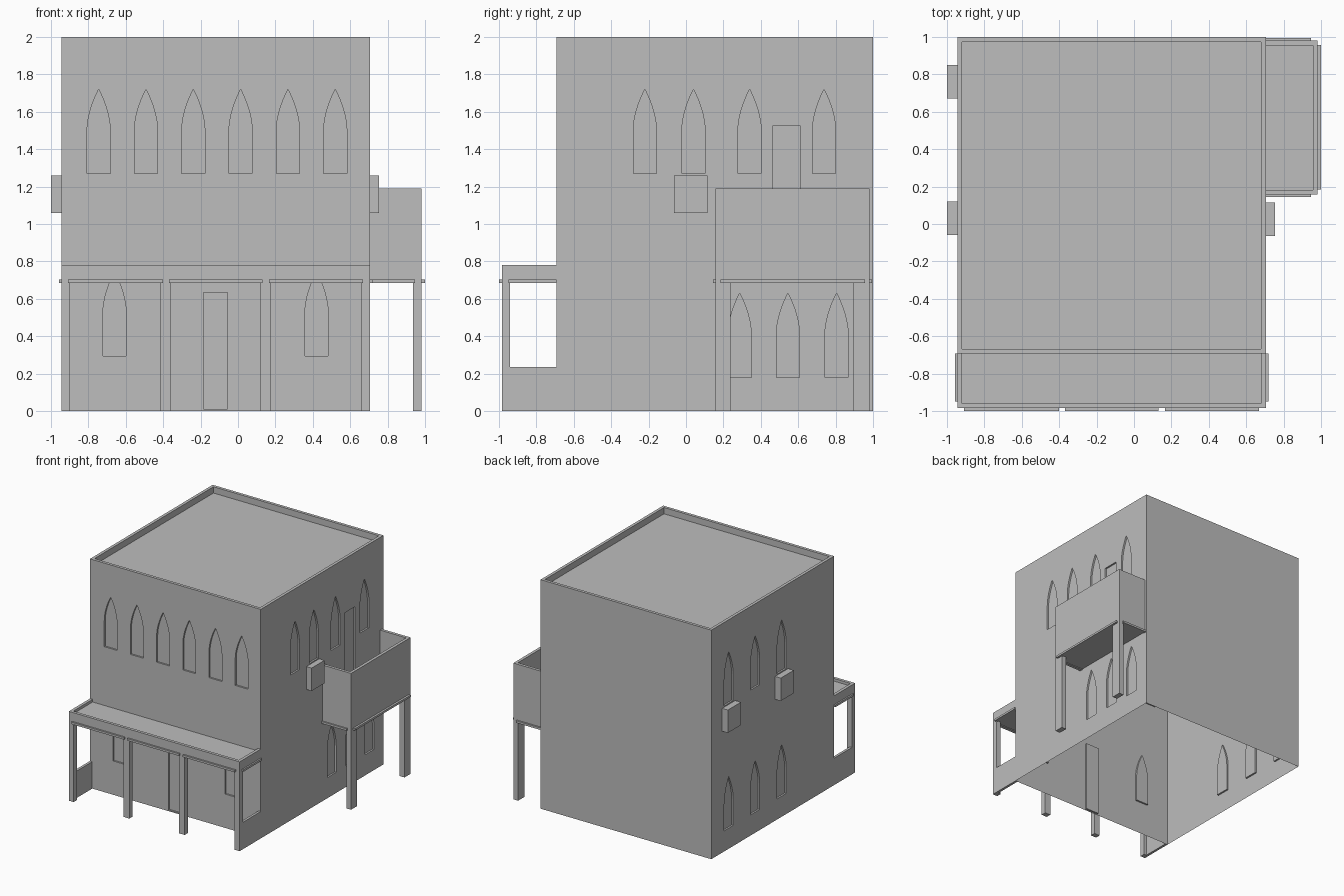
import bpy, bmesh

if "Cube" in bpy.data.objects:
    bpy.data.objects.remove(bpy.data.objects["Cube"])

stone = bpy.data.materials.new("plain grey")
stone.diffuse_color = (0.51, 0.51, 0.51, 1)
stone.use_nodes = True
stone.node_tree.nodes["Principled BSDF"].inputs["Base Color"].default_value = stone.diffuse_color


def add_mesh(name, bm):
    bmesh.ops.recalc_face_normals(bm, faces=bm.faces[:])
    me = bpy.data.meshes.new(name)
    bm.to_mesh(me)
    bm.free()
    me.materials.append(stone)
    ob = bpy.data.objects.new(name, me)
    bpy.context.collection.objects.link(ob)
    return ob


def add_box(bm, x0, x1, y0, y1, z0, z1):
    v = bmesh.ops.create_cube(bm, size=1)["verts"]
    for p in v:
        p.co = ((x0, x1)[p.co.x > 0], (y0, y1)[p.co.y > 0], (z0, z1)[p.co.z > 0])


def box(name, *dims):
    bm = bmesh.new()
    add_box(bm, *dims)
    return add_mesh(name, bm)


def add_prism(bm, outline, wall):
    """Extrude a (horizontal, z) outline through the surface of one wall."""
    axis, plane, inward = wall
    rings = []
    for d in (-0.02, DEPTH):
        p = plane + inward * d
        rings.append([bm.verts.new((p, u, z) if axis == "x" else (u, p, z))
                      for u, z in outline])
    a, b = rings
    bm.faces.new(a)
    bm.faces.new(b)
    for i in range(len(a)):
        j = (i + 1) % len(a)
        bm.faces.new((a[i], a[j], b[j], b[i]))


def lancet(c, z0, hw=0.062, height=0.45, rise=0.22, n=8):
    """Pointed arch window outline."""
    spring = z0 + height - rise
    side = [(hw * (1 - (i / n) ** 1.8), spring + rise * i / n) for i in range(n)]
    return ([(c - hw, z0), (c + hw, z0)] + [(c + w, z) for w, z in side]
            + [(c, z0 + height)] + [(c - w, z) for w, z in reversed(side)])


def door(u0, u1, z0, z1):
    return [(u0, z0), (u1, z0), (u1, z1), (u0, z1)]


def carve(ob, bm):
    cutter = add_mesh("cutter", bm)
    cutter.hide_render = True
    mod = ob.modifiers.new("carve", "BOOLEAN")
    mod.operation, mod.solver, mod.object = "DIFFERENCE", "EXACT", cutter
    bpy.context.view_layer.objects.active = ob
    bpy.ops.object.modifier_apply(modifier=mod.name)
    bpy.data.objects.remove(cutter)


L, R, F, B = -0.945, 0.705, -0.693, 1.0      # house walls
PF = -0.985                                  # porch front
DEPTH = 0.015                                # window recess
RIM = 0.026                                  # parapet thickness
front, right, left = ("y", F, 1), ("x", R, -1), ("x", L, 1)

# House body with recessed roof, windows and doors
house = box("house_body", L, R, F, B, 0, 2)
cut = bmesh.new()
add_box(cut, L + RIM, R - RIM, F + RIM, B - RIM, 1.945, 2.1)
for i in range(6):
    add_prism(cut, lancet(-0.745 + 0.253 * i, 1.27), front)
for x in (-0.66, 0.42):
    add_prism(cut, lancet(x, 0.295), front)
add_prism(cut, door(-0.185, -0.055, 0.01, 0.635), front)
for y in (-0.22, 0.04, 0.34, 0.738):
    add_prism(cut, lancet(y, 1.27), right)
for y in (0.287, 0.545, 0.805):
    add_prism(cut, lancet(y, 0.18), right)
add_prism(cut, door(0.465, 0.61, 0.9, 1.527), right)
for y in (0.76, 0.395, 0.03):
    add_prism(cut, lancet(y, 1.27), left)
    add_prism(cut, lancet(y, 0.18), left)
carve(house, cut)

# The house is an open shell underneath
bm = bmesh.new()
bm.from_mesh(house.data)
floor = [f for f in bm.faces if all(v.co.z < 1e-4 for v in f.verts)]
bmesh.ops.delete(bm, geom=floor, context="FACES")
bm.to_mesh(house.data)
bm.free()

# Porch roof with a low rim
porch = box("porch_roof", L, R, PF, F, 0.69, 0.78)
cut = bmesh.new()
add_box(cut, L + RIM, R - RIM, PF + RIM, F + 0.1, 0.757, 0.9)
carve(porch, cut)

# Porch pillars, side walls and trim strips
for i, (x0, x1) in enumerate(((L, -0.898), (-0.415, -0.36), (0.12, 0.175), (0.658, R))):
    box(f"porch_pillar_{i + 1}", x0, x1, PF, -0.94, 0, 0.69)
for i, x in enumerate((L, R - 0.022)):
    box(f"porch_side_wall_{i + 1}", x, x + 0.022, -0.94, F, 0, 0.235)
for i, (x0, x1) in enumerate(((-0.91, -0.402), (-0.37, 0.13), (0.165, 0.668))):
    box(f"porch_front_trim_{i + 1}", x0, x1, -1, -0.97, 0.684, 0.702)
for i, x in enumerate((L - 0.013, R - 0.015)):
    box(f"porch_side_trim_{i + 1}", x, x + 0.028, -0.95, F, 0.684, 0.702)

# Balcony with tall parapet
BX, BY0, BY1 = 0.982, 0.157, 0.98
balcony = box("balcony", R, BX, BY0, BY1, 0.69, 1.19)
cut = bmesh.new()
add_box(cut, R - 0.1, BX - RIM, BY0 + RIM, BY1 - RIM, 0.89, 1.3)
carve(balcony, cut)

# Balcony pillars and trim strips
for i, (y0, y1) in enumerate(((BY0, 0.237), (0.895, BY1))):
    box(f"balcony_pillar_{i + 1}", 0.936, BX, y0, y1, 0, 0.69)
box("balcony_front_trim", 0.97, 1.0, 0.185, 0.957, 0.684, 0.702)
for i, y in enumerate((0.145, 0.968)):
    box(f"balcony_side_trim_{i + 1}", R, 0.947, y, y + 0.027, 0.684, 0.702)

# Wall boxes below the upper windows
box("wall_box_right", R, 0.755, -0.063, 0.115, 1.06, 1.26)
for i, y in enumerate((-0.06, 0.67)):
    box(f"wall_box_left_{i + 1}", -1.0, L, y, y + 0.18, 1.06, 1.26)
